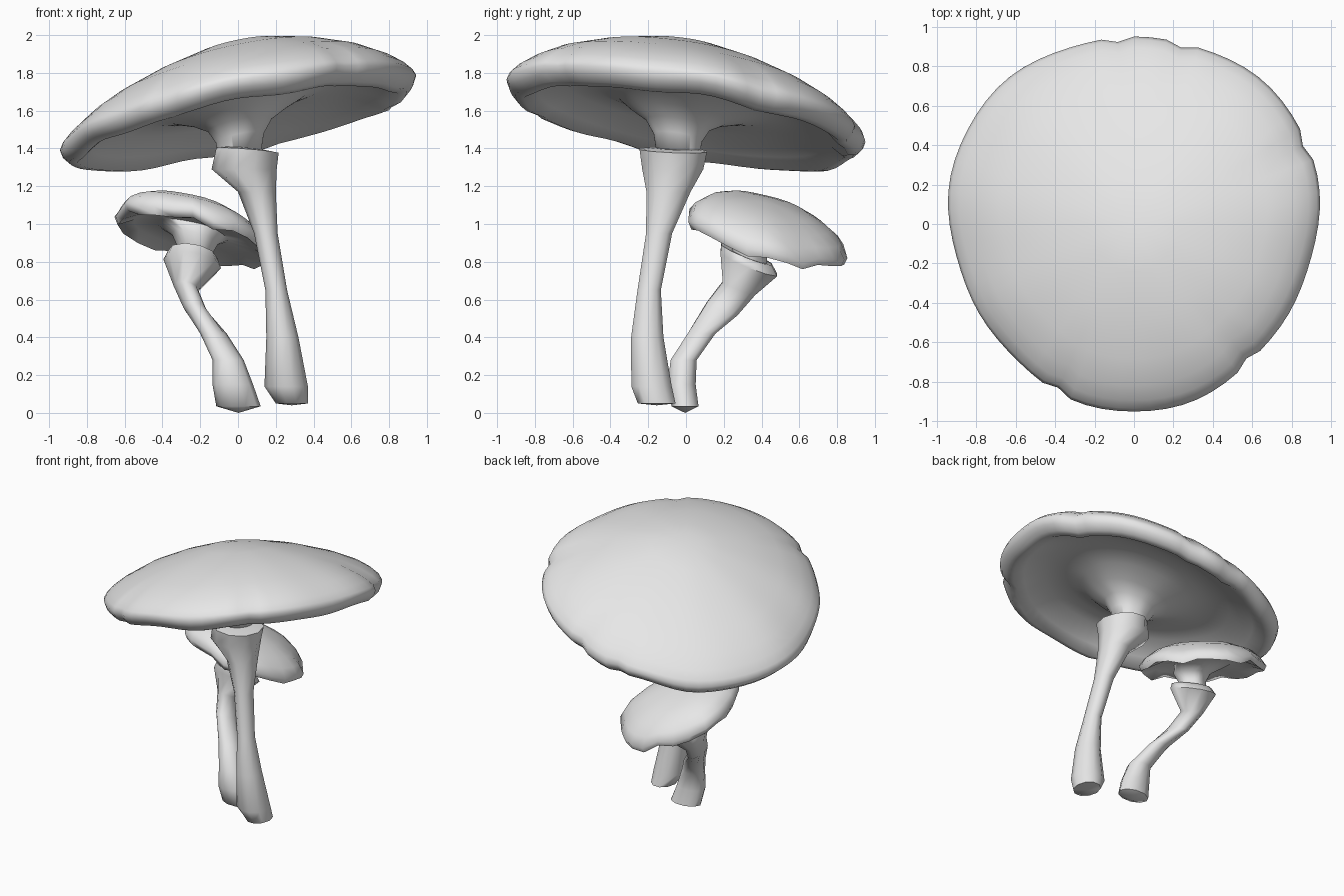
import bpy, bmesh
from math import sin, cos, tau, radians

if "Cube" in bpy.data.objects:
    bpy.data.objects.remove(bpy.data.objects["Cube"])

grey = bpy.data.materials.new("pale_grey")
grey.use_nodes = True
grey.diffuse_color = (0.8, 0.8, 0.8, 1)
grey.node_tree.nodes["Principled BSDF"].inputs["Base Color"].default_value = (0.8, 0.8, 0.8, 1)


def skin(name, rings, start, end, angle):
    """Bridge a stack of point rings and close both ends with fans."""
    bm = bmesh.new()
    loops = [[bm.verts.new(p) for p in ring] for ring in rings]
    n = len(loops[0])
    for a, b in zip(loops, loops[1:]):
        for i in range(n):
            j = (i + 1) % n
            bm.faces.new((a[i], a[j], b[j], b[i]))
    for loop, tip in ((loops[0], start), (loops[-1], end)):
        v = bm.verts.new(tip)
        for i in range(n):
            bm.faces.new((loop[i], loop[(i + 1) % n], v))
    bmesh.ops.recalc_face_normals(bm, faces=bm.faces)
    mesh = bpy.data.meshes.new(name)
    bm.to_mesh(mesh)
    bm.free()
    mesh.materials.append(grey)
    obj = bpy.data.objects.new(name, mesh)
    bpy.context.collection.objects.link(obj)
    bpy.ops.object.select_all(action='DESELECT')
    obj.select_set(True)
    bpy.context.view_layer.objects.active = obj
    bpy.ops.object.shade_smooth_by_angle(angle=radians(angle))


def stem(name, sections, sides, tip_drop, tilt, tilt_from):
    """Loft cross-sections given as x range, y range and height."""
    rings, centres = [], []
    for x0, x1, y0, y1, z in sections:
        cx, cy, rx, ry = (x0 + x1) / 2, (y0 + y1) / 2, (x1 - x0) / 2, (y1 - y0) / 2
        sx, sy = tilt if z >= tilt_from else (0, 0)
        rings.append([(cx + rx * cos(t), cy + ry * sin(t),
                       z + sx * rx * cos(t) + sy * ry * sin(t))
                      for t in (tau * i / sides for i in range(sides))])
        centres.append((cx, cy, z))
    bx, by, bz = centres[0]
    skin(name, rings, (bx, by, bz - tip_drop), centres[-1], 65)


def cap(name, centre, slope, outline, profile, neck, notches, segs, wobble):
    """Revolve a cap profile to a wavy outline, then lean it by shearing."""
    cx, cy, cz = centre
    nx, ny = neck
    rings = []
    under = False
    for f, h in profile:
        under = under or f == 1
        ox, oy = neck if under and f < 0.3 else (0, 0)
        ring = []
        for i in range(segs):
            t = tau * i / segs
            r = f * outline(t)
            z = h
            if f > 0.85:
                r *= 0.975 if i in notches else 1
                z += wobble * (sin(7 * t + 1) + 0.6 * sin(11 * t)) * (1 if under else 0.4)
            x, y = ox + r * cos(t), oy + r * sin(t)
            ring.append((cx + x, cy + y, cz + z + slope[0] * x + slope[1] * y))
        rings.append(ring)
    top = (cx, cy, cz + profile[0][1] + 0.004)
    low = (cx + nx, cy + ny, cz + profile[-1][1] + slope[0] * nx + slope[1] * ny)
    skin(name, rings, top, low, 75)


# Tall mushroom: stem with flared collar
stem("large_stem", [
    (0.20, 0.37, -0.26, -0.05, 0.05),
    (0.14, 0.37, -0.295, -0.07, 0.14),
    (0.15, 0.32, -0.295, -0.115, 0.40),
    (0.145, 0.26, -0.26, -0.13, 0.65),
    (0.085, 0.21, -0.215, -0.07, 0.95),
    (0.0, 0.20, -0.215, 0.03, 1.17),
    (-0.14, 0.205, -0.24, 0.10, 1.29),
    (-0.115, 0.215, -0.255, 0.12, 1.39),
    (-0.08, 0.15, -0.18, 0.08, 1.40),
], 10, 0.01, (-0.08, -0.04), 1.3)

# Tall mushroom: broad leaning cap with rolled rim, gill side and neck
cap("large_cap", (0, -0.004, 1.62), (0.205, -0.165),
    lambda t: 0.942 + 0.1 * sin(t) * cos(t) ** 2 - 0.008 * cos(2 * t) + 0.004 * sin(9 * t),
    [(0.12, 0.334), (0.25, 0.317), (0.5, 0.254), (0.72, 0.178), (0.86, 0.11),
     (0.94, 0.055), (0.985, 0.012), (1, -0.02), (0.985, -0.06), (0.95, -0.095),
     (0.9, -0.105), (0.82, -0.055), (0.66, 0.015), (0.5, 0.025), (0.38, 0.0),
     (0.27, -0.05), (0.18, -0.1), (0.135, -0.17), (0.12, -0.26)],
    (0.01, -0.04), (5, 15, 19, 49, 62), 72, 0.008)

# Short mushroom: bent stem with tilted collar
stem("small_stem", [
    (-0.115, 0.12, -0.08, 0.07, 0.035),
    (-0.135, 0.08, -0.10, 0.055, 0.15),
    (-0.135, 0.03, -0.085, 0.06, 0.28),
    (-0.20, -0.06, 0.005, 0.16, 0.42),
    (-0.29, -0.165, 0.105, 0.275, 0.55),
    (-0.34, -0.21, 0.19, 0.37, 0.66),
    (-0.395, -0.09, 0.175, 0.49, 0.79),
    (-0.37, -0.11, 0.18, 0.46, 0.84),
    (-0.31, -0.16, 0.25, 0.41, 0.83),
], 10, 0.035, (-0.15, -0.4), 0.5)

# Short mushroom: ragged leaning cap with neck
cap("small_cap", (-0.24, 0.43, 0.972), (-0.25, -0.27),
    lambda t: 0.418 - 0.014 * sin(2 * t) + 0.012 * sin(5 * t + 1),
    [(0.12, 0.148), (0.3, 0.142), (0.55, 0.122), (0.78, 0.082), (0.92, 0.035),
     (1, -0.02), (0.96, -0.06), (0.75, -0.025), (0.44, -0.01),
     (0.29, -0.07), (0.22, -0.13), (0.22, -0.19)],
    (0.01, -0.095), (2, 9, 17), 24, 0.015)
